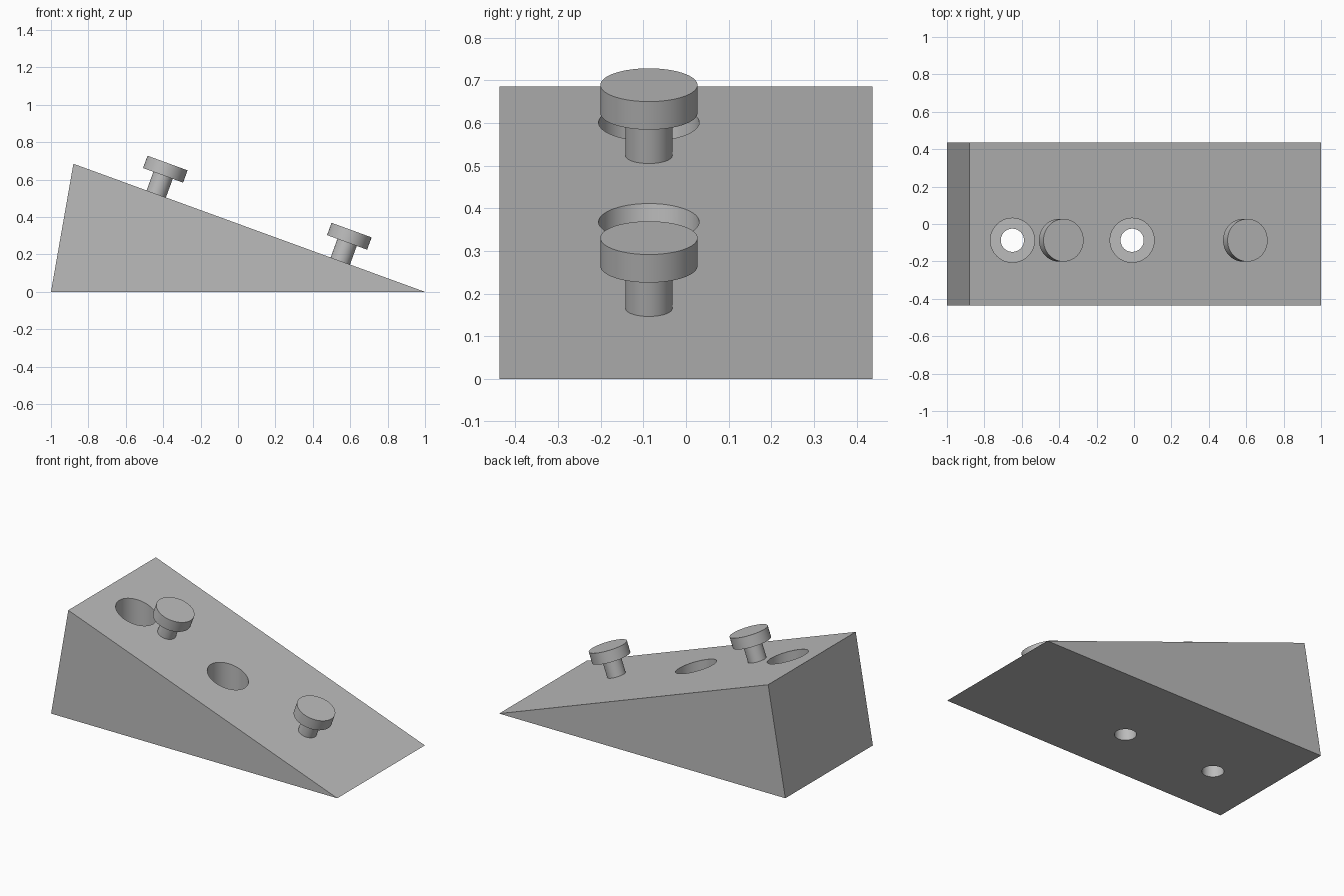
import bpy, bmesh, math
from mathutils import Matrix, Vector

if "Cube" in bpy.data.objects:
    bpy.data.objects.remove(bpy.data.objects["Cube"], do_unlink=True)

HALF_WIDTH = 0.437
PEAK = Vector((-0.88, 0, 0.685))
TOE = Vector((1, 0, 0))
AXIS_Y = -0.087
SLOPE = math.atan2(PEAK.z, TOE.x - PEAK.x)

grey = bpy.data.materials.new("plain grey")
grey.use_nodes = True
colour = (0.5, 0.5, 0.5, 1)
grey.diffuse_color = colour
grey.node_tree.nodes["Principled BSDF"].inputs["Base Color"].default_value = colour


def make_object(name, bm):
    bmesh.ops.recalc_face_normals(bm, faces=bm.faces)
    mesh = bpy.data.meshes.new(name)
    bm.to_mesh(mesh)
    bm.free()
    mesh.materials.append(grey)
    obj = bpy.data.objects.new(name, mesh)
    bpy.context.collection.objects.link(obj)
    return obj


def activate(obj):
    bpy.ops.object.select_all(action='DESELECT')
    obj.select_set(True)
    bpy.context.view_layer.objects.active = obj


def smooth(obj):
    activate(obj)
    bpy.ops.object.shade_smooth_by_angle(angle=math.radians(30))


def lathe(name, profile, matrix, sides=64):
    """Spin an (radius, height) profile that starts and ends on the axis."""
    bm = bmesh.new()
    verts = [bm.verts.new((r, 0, z)) for r, z in profile]
    edges = [bm.edges.new(pair) for pair in zip(verts, verts[1:])]
    bmesh.ops.spin(bm, geom=verts + edges, cent=(0, 0, 0), axis=(0, 0, 1),
                   angle=math.tau, steps=sides, use_merge=True)
    bmesh.ops.remove_doubles(bm, verts=bm.verts, dist=1e-5)
    bm.transform(matrix)
    return make_object(name, bm)


# Wedge body: triangular side profile extruded across the width
bm = bmesh.new()
side = bm.faces.new([bm.verts.new((p[0], -HALF_WIDTH, p[2]))
                     for p in ((-1, 0, 0), TOE, PEAK)])
extruded = bmesh.ops.extrude_face_region(bm, geom=[side])["geom"]
bmesh.ops.translate(bm, vec=(0, 2 * HALF_WIDTH, 0),
                    verts=[v for v in extruded if isinstance(v, bmesh.types.BMVert)])
wedge = make_object("wedge_body", bm)

# Counterbored vertical holes
bore = [(0, -0.2), (0.062, -0.2), (0.062, 0.1), (0.118, 0.1), (0.118, 1), (0, 1)]
for x in (-0.65, -0.01):
    cutter = lathe("hole_cutter", bore, Matrix.Translation((x, AXIS_Y, 0)))
    cutter.hide_render = True
    cut = wedge.modifiers.new("hole", 'BOOLEAN')
    cut.operation = 'DIFFERENCE'
    cut.solver = 'EXACT'
    cut.object = cutter
    activate(wedge)
    bpy.ops.object.modifier_apply(modifier=cut.name)
    bpy.data.objects.remove(cutter, do_unlink=True)
smooth(wedge)

# Headed pegs standing square to the slope
peg = [(0, 0), (0.055, 0), (0.055, 0.106), (0.114, 0.106), (0.114, 0.176), (0, 0.176)]
for name, x in (("upper_peg", -0.437), ("lower_peg", 0.547)):
    foot = Vector((x, AXIS_Y, (TOE.x - x) * math.tan(SLOPE)))
    smooth(lathe(name, peg, Matrix.Translation(foot) @ Matrix.Rotation(SLOPE, 4, 'Y')))
